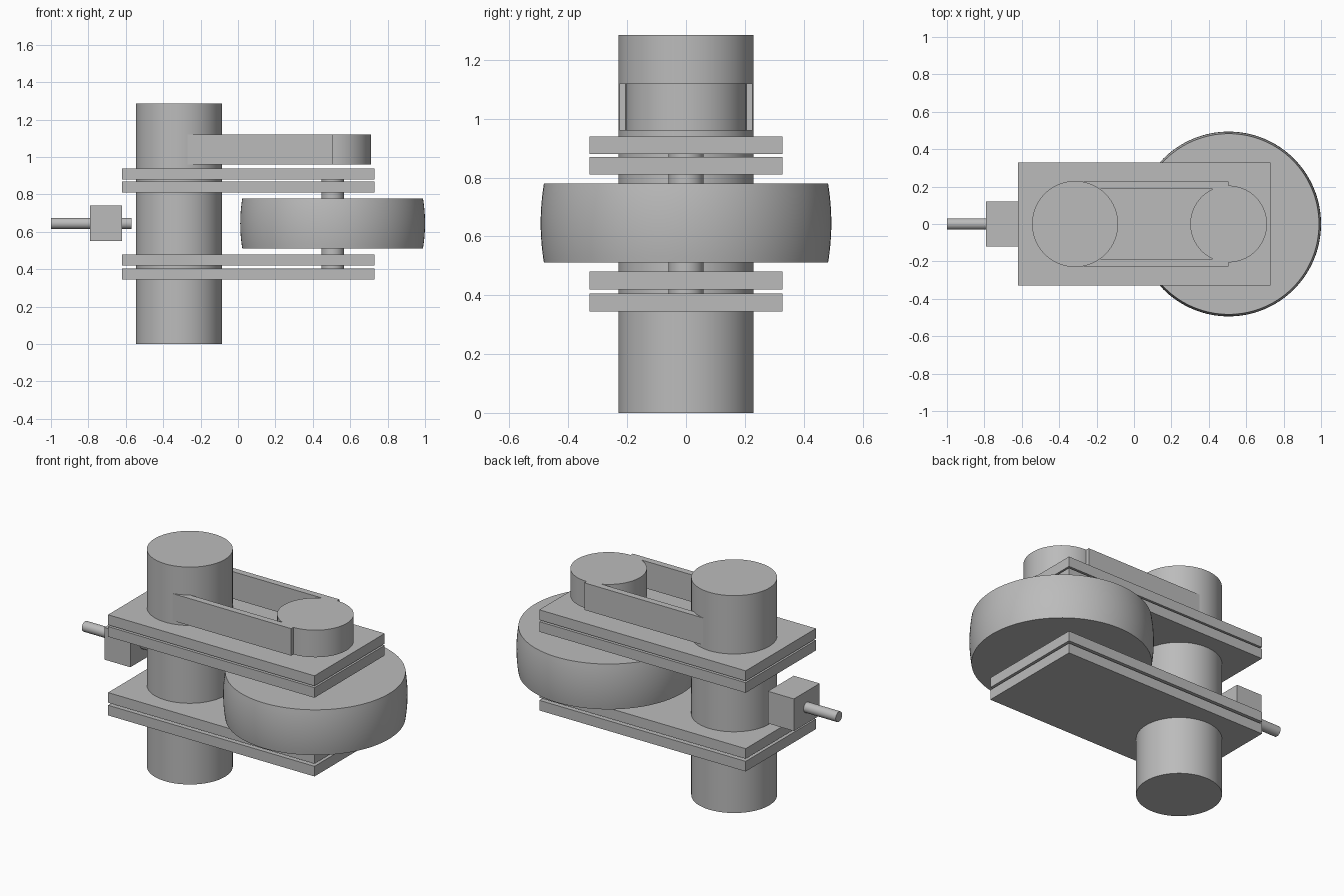
import bpy, math

cube = bpy.data.objects.get("Cube")
if cube:
    bpy.data.objects.remove(cube, do_unlink=True)

grey = bpy.data.materials.new("plain grey")
grey.use_nodes = True
colour = (0.5, 0.5, 0.5, 1)
grey.diffuse_color = colour
grey.node_tree.nodes["Principled BSDF"].inputs["Base Color"].default_value = colour

COLUMN_X, WHEEL_X = -0.315, 0.506


def finish(name, smooth=False):
    ob = bpy.context.object
    ob.name = name
    ob.data.materials.append(grey)
    if smooth:
        bpy.ops.object.shade_smooth_by_angle(angle=math.radians(30))
    return ob


def box(name, x, y, z):
    """Box from (low, high) ranges along each axis."""
    ranges = (x, y, z)
    bpy.ops.mesh.primitive_cube_add(size=1, location=[(a + b) / 2 for a, b in ranges])
    ob = finish(name)
    for v in ob.data.vertices:
        for i, (a, b) in enumerate(ranges):
            v.co[i] *= b - a
    return ob


def cylinder(name, x, radius, low, high):
    bpy.ops.mesh.primitive_cylinder_add(vertices=96, radius=radius, depth=high - low,
                                        location=(x, 0, (low + high) / 2))
    return finish(name, True)


# Upright column, axle and upper drum
cylinder("column", COLUMN_X, 0.23, 0, 1.285)
cylinder("axle", WHEEL_X, 0.06, 0.375, 0.94)
cylinder("upper_drum", WHEEL_X, 0.205, 0.96, 1.12)

# Paired bearing plates below and above the wheel
for name, low, high in (("lower_outer_plate", 0.345, 0.405),
                        ("lower_inner_plate", 0.42, 0.48),
                        ("upper_inner_plate", 0.81, 0.87),
                        ("upper_outer_plate", 0.88, 0.94)):
    box(name, (-0.62, 0.73), (-0.328, 0.328), (low, high))

# Side bars linking the column and the drum
for name, side in (("left_bar", 1), ("right_bar", -1)):
    box(name, (-0.27, WHEEL_X), sorted((side * 0.187, side * 0.226)), (0.96, 1.12))

# Crowned wheel, lathed from an arched rim profile
rings, segments = 13, 128
verts, faces = [], []
for r in range(rings):
    t = 2 * r / (rings - 1) - 1
    radius = 0.494 - 0.011 * t * t
    for s in range(segments):
        a = math.tau * s / segments
        verts.append((radius * math.cos(a), radius * math.sin(a), 0.134 * t))
for r in range(rings - 1):
    for s in range(segments):
        n = (s + 1) % segments
        i, j = r * segments, (r + 1) * segments
        faces.append((i + s, i + n, j + n, j + s))
faces.append(range(segments - 1, -1, -1))
faces.append(range((rings - 1) * segments, rings * segments))
mesh = bpy.data.meshes.new("wheel")
mesh.from_pydata(verts, [], [tuple(f) for f in faces])
wheel = bpy.data.objects.new("wheel", mesh)
bpy.context.collection.objects.link(wheel)
wheel.location = (WHEEL_X, 0, 0.645)
bpy.ops.object.select_all(action='DESELECT')
wheel.select_set(True)
bpy.context.view_layer.objects.active = wheel
finish("wheel", True)

# Adjuster block with a rod through it
box("adjuster_block", (-0.79, -0.62), (-0.12, 0.12), (0.55, 0.74))
rod = cylinder("adjuster_rod", 0, 0.03, 0, 0.43)
rod.rotation_euler = (0, math.pi / 2, 0)
rod.location = (-0.785, 0, 0.645)
